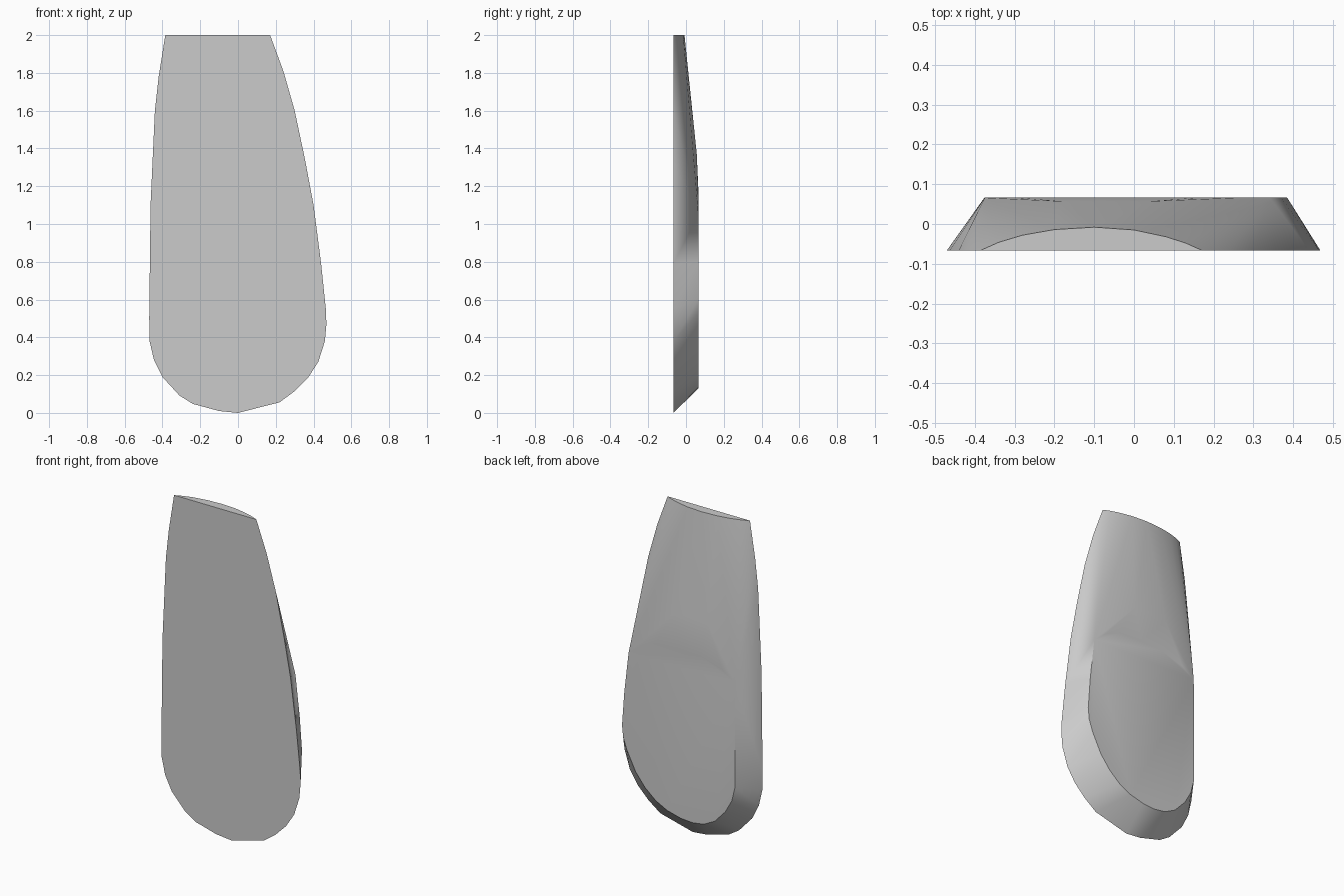
import bpy, bmesh, math

if "Cube" in bpy.data.objects:
    bpy.data.objects.remove(bpy.data.objects["Cube"])

F, B = -0.066, 0.066  # front and back planes

# front outline (x, z), clockwise from the upper left
front = [(-.385, 2), (.17, 2), (.24, 1.81), (.3, 1.6), (.355, 1.34), (.4, 1.1),
         (.44, .79), (.465, .55), (.468, .47), (.46, .38), (.425, .27), (.37, .185),
         (.3, .115), (.22, .056), (0, 0), (-.1, .01), (-.24, .048), (-.31, .092),
         (-.4, .19), (-.445, .28), (-.468, .38), (-.47, .5), (-.463, 1.1),
         (-.44, 1.6), (-.42, 1.78)]

# raised flat back outline (x, z)
back = [(-.375, 1.06), (-.294, 1.115), (-.145, 1.16), (0, 1.17), (.159, 1.16),
        (.26, 1.117), (.341, 1.05), (.37, .8), (.385, .6), (.378, .53), (.354, .46),
        (.294, .34), (.23, .26), (.159, .2), (.08, .16), (-.01, .137), (-.09, .131),
        (-.166, .142), (-.24, .18), (-.31, .255), (-.355, .335), (-.376, .42)]

# arched top edge (x, y) and the crown between it and the flat back
arch = [(-.34, -.046), (-.28, -.028), (-.2, -.014), (-.1, -.008),
        (0, -.015), (.08, -.032), (.13, -.048)]
crown = [(-.18, .057, 1.37), (.04, .057, 1.37)]

points = [(x, F, z) for x, z in front]
points += [(x, B, z) for x, z in back]
points += [(x, y, 2) for x, y in arch] + crown

# skin the sections with a convex hull
bm = bmesh.new()
for p in points:
    bm.verts.new(p)
hull = bmesh.ops.convex_hull(bm, input=bm.verts)
loose = [v for v in bm.verts if not v.link_faces]
bmesh.ops.delete(bm, geom=loose, context='VERTS')
bmesh.ops.dissolve_limit(bm, angle_limit=math.radians(0.2), verts=bm.verts, edges=bm.edges)
bmesh.ops.recalc_face_normals(bm, faces=bm.faces)

mesh = bpy.data.meshes.new("bevelled_plate")
bm.to_mesh(mesh)
bm.free()
plate = bpy.data.objects.new("bevelled_plate", mesh)
bpy.context.collection.objects.link(plate)

# soft sides, crisp rims, flat faces kept flat
bpy.context.view_layer.objects.active = plate
plate.select_set(True)
bpy.ops.object.shade_smooth_by_angle(angle=math.radians(25))
weighted = plate.modifiers.new("flat_faces", 'WEIGHTED_NORMAL')
weighted.keep_sharp = True
